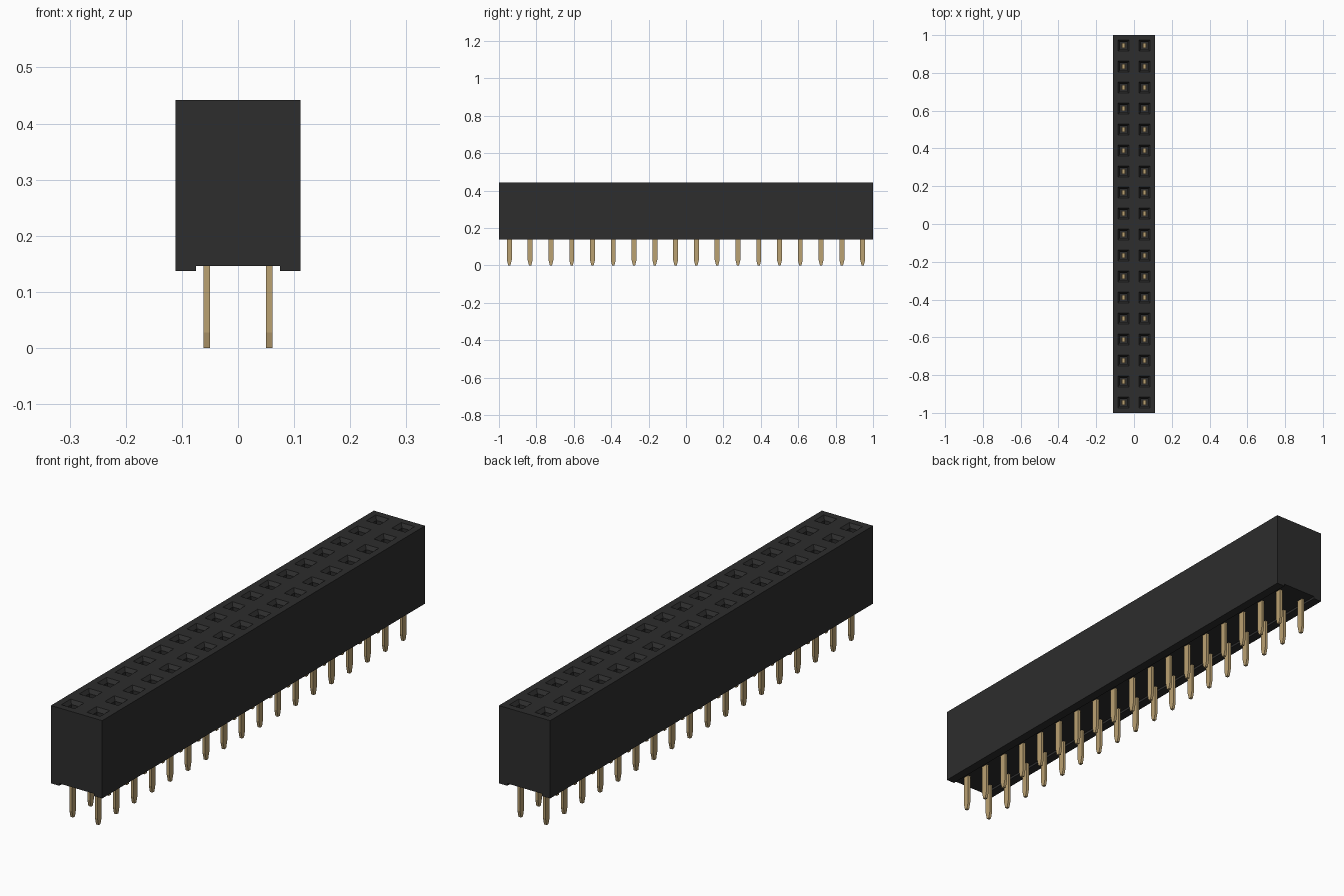
import bpy, bmesh

ROWS = 18
PITCH = 2 / ROWS
TOP, BASE, NOTCH = 0.442, 0.137, 0.146
CENTRES = [(sx * PITCH / 2, -1 + PITCH * (i + 0.5))
           for i in range(ROWS) for sx in (-1, 1)]

cube = bpy.data.objects.get("Cube")
if cube:
    bpy.data.objects.remove(cube, do_unlink=True)


def material(name, rgb, roughness, metallic=0.0):
    mat = bpy.data.materials.new(name)
    mat.use_nodes = True
    mat.diffuse_color = (*rgb, 1)
    shader = mat.node_tree.nodes["Principled BSDF"]
    shader.inputs["Base Color"].default_value = (*rgb, 1)
    shader.inputs["Roughness"].default_value = roughness
    shader.inputs["Metallic"].default_value = metallic
    return mat


def make_object(name, bm, mat):
    bmesh.ops.recalc_face_normals(bm, faces=bm.faces)
    mesh = bpy.data.meshes.new(name)
    bm.to_mesh(mesh)
    bm.free()
    mesh.materials.append(mat)
    obj = bpy.data.objects.new(name, mesh)
    bpy.context.collection.objects.link(obj)
    return obj


def extrude_profile(bm, points, offset):
    """Close a planar outline and sweep it along an offset."""
    face = bm.faces.new([bm.verts.new(p) for p in points])
    result = bmesh.ops.extrude_face_region(bm, geom=[face], use_keep_orig=True)
    verts = [v for v in result["geom"] if isinstance(v, bmesh.types.BMVert)]
    bmesh.ops.translate(bm, verts=verts, vec=offset)


def stack(bm, x, y, sections):
    """Closed solid through square sections given as (half width, z)."""
    rings = [[bm.verts.new((x + sx * h, y + sy * h, z))
              for sx, sy in ((-1, -1), (1, -1), (1, 1), (-1, 1))]
             for h, z in sections]
    bm.faces.new(rings[0])
    bm.faces.new(rings[-1])
    for low, high in zip(rings, rings[1:]):
        for k in range(4):
            n = (k + 1) % 4
            bm.faces.new((low[k], low[n], high[n], high[k]))


black = material("black plastic", (0.026, 0.026, 0.026), 0.6)
gold = material("gold contact", (0.50, 0.36, 0.17), 0.4)

# Housing: block with a shallow channel running along its underside
bm = bmesh.new()
half = PITCH
outline = [(-half, BASE), (-0.075, BASE), (-0.075, NOTCH), (0.075, NOTCH),
           (0.075, BASE), (half, BASE), (half, TOP), (-half, TOP)]
extrude_profile(bm, [(x, -1, z) for x, z in outline], (0, 2, 0))
housing = make_object("housing", bm, black)

# Sockets: square wells with a funnel mouth
bm = bmesh.new()
for x, y in CENTRES:
    stack(bm, x, y, [(0.018, 0.19), (0.018, TOP - 0.014),
                     (0.029, TOP), (0.029, TOP + 0.02)])
cutter = make_object("socket_cutter", bm, black)
cutter.hide_render = True
cut = housing.modifiers.new("sockets", "BOOLEAN")
cut.operation = "DIFFERENCE"
cut.solver = "EXACT"
cut.object = cutter
bpy.context.view_layer.objects.active = housing
bpy.ops.object.modifier_apply(modifier=cut.name)
bpy.data.objects.remove(cutter, do_unlink=True)

# Solder pins: flat strips narrowing to a tip
bm = bmesh.new()
pin = [(-0.006, 0), (0.006, 0), (0.013, 0.028), (0.013, 0.2),
       (-0.013, 0.2), (-0.013, 0.028)]
for x, y in CENTRES:
    extrude_profile(bm, [(x - 0.0055, y + dy, z) for dy, z in pin], (0.011, 0, 0))
make_object("solder_pins", bm, gold)

# Spring contacts: a pair of thin blades inside every socket
bm = bmesh.new()
for x, y in CENTRES:
    for side in (-1, 1):
        left = x + side * 0.008 - 0.003
        blade = [(left, y + dy, z) for dy, z in
                 ((-0.011, 0.18), (0.011, 0.18), (0.011, 0.4), (-0.011, 0.4))]
        extrude_profile(bm, blade, (0.006, 0, 0))
make_object("spring_contacts", bm, gold)
